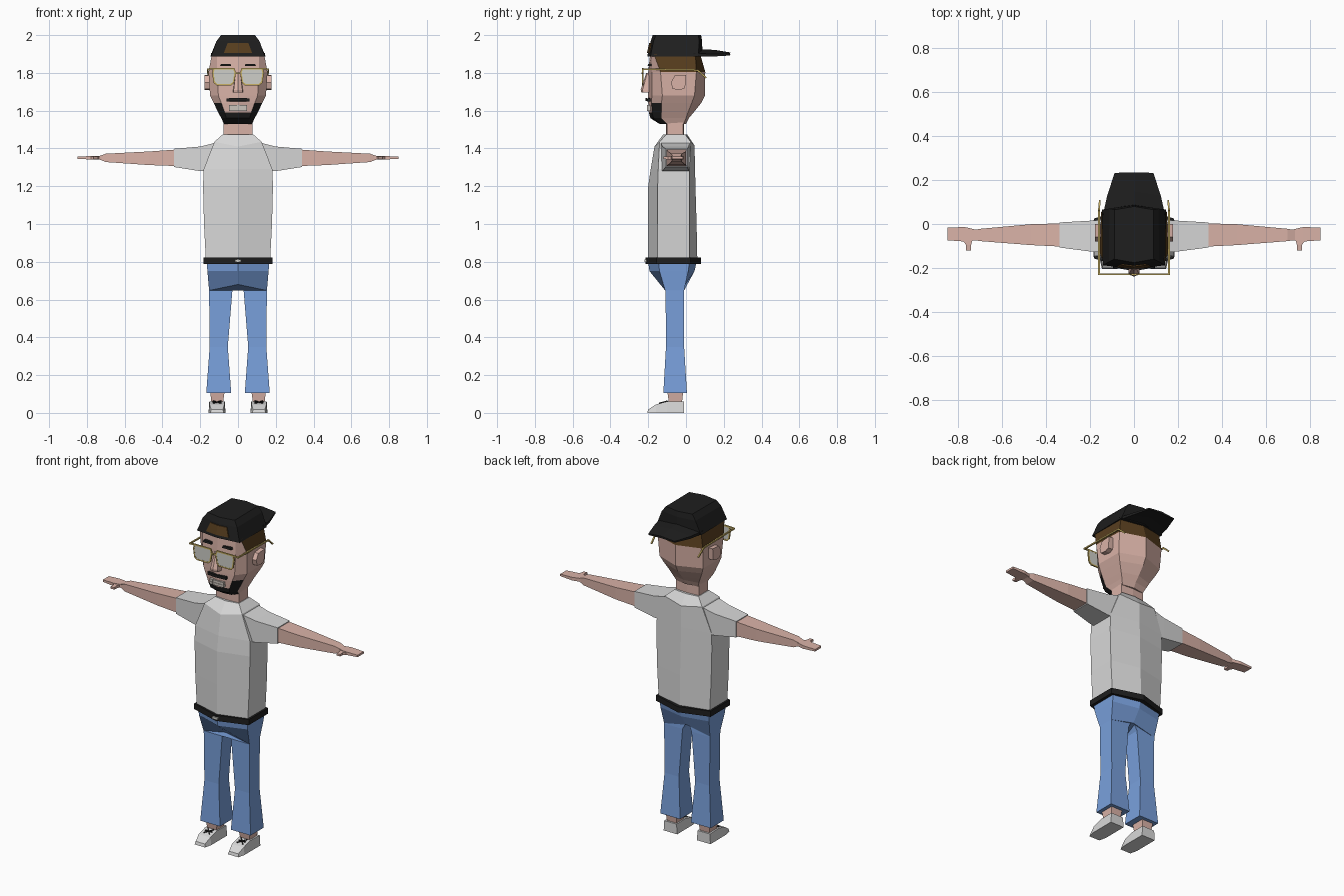
import bpy, bmesh
from mathutils import Vector


def material(name, rgb):
    m = bpy.data.materials.new(name)
    m.diffuse_color = (*rgb, 1)
    return m


SKIN = material("skin", (0.70, 0.45, 0.39))
SHIRT = material("light_grey_cloth", (0.69, 0.69, 0.69))
DENIM = material("blue_denim", (0.19, 0.35, 0.71))
BLACK = material("black", (0.013, 0.013, 0.013))
HAIR = material("brown_hair", (0.095, 0.047, 0.013))
GOLD = material("gold", (0.60, 0.45, 0.13))
LENS = material("lens_grey", (0.62, 0.62, 0.58))
TEETH = material("teeth", (0.60, 0.55, 0.50))


def finish(name, bm, mats, rule=None):
    bmesh.ops.recalc_face_normals(bm, faces=bm.faces)
    if rule:
        for f in bm.faces:
            f.material_index = rule(f.calc_center_median())
    me = bpy.data.meshes.new(name)
    bm.to_mesh(me)
    bm.free()
    for m in mats:
        me.materials.append(m)
    ob = bpy.data.objects.new(name, me)
    bpy.context.collection.objects.link(ob)
    return ob


def add_loft(bm, rings):
    loops = [[bm.verts.new(p) for p in r] for r in rings]
    n = len(loops[0])
    for a, b in zip(loops, loops[1:]):
        for i in range(n):
            j = (i + 1) % n
            bm.faces.new((a[i], a[j], b[j], b[i]))
    bm.faces.new(loops[0])
    bm.faces.new(loops[-1])


def flip(rings):
    return [[(-x, y, z) for x, y, z in r] for r in rings]


def body(name, halves, *mats, rule=None):
    """Loft of symmetric rings; each half ring starts and ends on x = 0."""
    rings = [h + [(-x, y, z) for x, y, z in reversed(h[1:-1])] for h in halves]
    bm = bmesh.new()
    add_loft(bm, rings)
    return finish(name, bm, mats, rule)


def pair(name, rings, mat):
    """The same loft on the left and the right."""
    bm = bmesh.new()
    add_loft(bm, rings)
    add_loft(bm, flip(rings))
    return finish(name, bm, [mat])


def level(z, *xy):
    return [(x, y, z) for x, y in xy]


def rect_x(x, y0, y1, z0, z1):
    return [(x, y0, z0), (x, y1, z0), (x, y1, z1), (x, y0, z1)]


def rect_y(y, x0, x1, z0, z1):
    return [(x0, y, z0), (x1, y, z0), (x1, y, z1), (x0, y, z1)]


def rect_z(z, x0, x1, y0, y1):
    return [(x0, y0, z), (x1, y0, z), (x1, y1, z), (x0, y1, z)]


def block(name, x0, x1, y0, y1, z0, z1, mat):
    bm = bmesh.new()
    add_loft(bm, [rect_z(z0, x0, x1, y0, y1), rect_z(z1, x0, x1, y0, y1)])
    return finish(name, bm, [mat])


def rods(name, paths, r, mat):
    """Square rods along each path, on both sides."""
    bm = bmesh.new()
    for path in paths:
        for a, b in zip(path, path[1:]):
            a, b = Vector(a), Vector(b)
            q = (b - a).to_track_quat('Z', 'Y')
            d = (b - a).normalized() * r * 0.7
            corners = [q @ Vector(c) for c in ((r, r, 0), (-r, r, 0), (-r, -r, 0), (r, -r, 0))]
            ring = [[tuple(e + c) for c in corners] for e in (a - d, b + d)]
            add_loft(bm, ring)
            add_loft(bm, flip(ring))
    return finish(name, bm, [mat])


# Shirt
body("shirt", [
    level(0.81, (0, -.2), (.17, -.15), (.17, .018), (0, .06)),
    level(1.0, (0, -.2), (.18, -.15), (.18, .018), (0, .056)),
    level(1.2, (0, -.2), (.185, -.15), (.185, .018), (0, .05)),
    level(1.29, (0, -.187), (.182, -.147), (.182, .018), (0, .048)),
    [(0, -.167, 1.41), (.125, -.14, 1.435), (.125, .025, 1.435), (0, .045, 1.415)],
    level(1.475, (0, -.12), (.08, -.105), (.08, -.005), (0, .005))], SHIRT)
pair("sleeve", [rect_x(.10, -.135, .02, 1.28, 1.435), rect_x(.2, -.125, .015, 1.28, 1.41),
                rect_x(.34, -.107, .007, 1.302, 1.398)], SHIRT)

# Arms, hands and thumbs
pair("arm", [rect_x(.33, -.103, .003, 1.307, 1.394), rect_x(.47, -.096, -.001, 1.312, 1.384),
             rect_x(.70, -.078, -.022, 1.328, 1.372), rect_x(.735, -.072, -.028, 1.342, 1.36)], SKIN)
pair("hand", [rect_x(.72, -.074, -.026, 1.341, 1.361), rect_x(.77, -.08, -.014, 1.341, 1.36),
              rect_x(.85, -.074, -.016, 1.345, 1.357)], SKIN)
pair("thumb", [rect_y(-.07, .735, .785, 1.342, 1.358),
               rect_y(-.095, .742, .765, 1.342, 1.358),
               rect_y(-.12, .742, .765, 1.344, 1.356)], SKIN)

# Belt and buckle
BELT = ((0, -.215), (.182, -.157), (.182, .025), (0, .08))
body("belt", [level(.788, *BELT), level(.822, *BELT)], BLACK)
block("buckle", -.017, .017, -.221, -.2, .798, .812, LENS)

# Jeans
body("hips", [
    level(.795, (0, -.2), (.165, -.145), (.165, .018), (0, .055)),
    level(.75, (0, -.193), (.162, -.14), (.162, .012), (0, .045)),
    [(0, -.115, .68), (.153, -.11, .648), (.153, -.01, .648), (0, -.005, .68)]], DENIM)
pair("leg", [rect_z(.68, .012, .152, -.108, -.012), rect_z(.645, .03, .153, -.108, -.01),
             rect_z(.35, .054, .15, -.106, -.01), rect_z(.105, .036, .168, -.12, .005)], DENIM)

# Ankles, shoes and laces
pair("ankle", [rect_z(.05, .08, .14, -.09, -.022), rect_z(.12, .07, .148, -.1, -.014)], SKIN)
pair("shoe", [
    [(.066, -.01, 0), (.156, -.01, 0), (.152, -.01, .06), (.07, -.01, .06)],
    [(.066, -.1, 0), (.156, -.1, 0), (.15, -.1, .061), (.072, -.1, .061)],
    [(.066, -.16, 0), (.156, -.16, 0), (.15, -.16, .044), (.072, -.16, .044)],
    [(.076, -.205, 0), (.146, -.205, 0), (.142, -.2, .018), (.08, -.2, .018)]], SHIRT)
rods("lace", [[(.092, -.14, .051), (.13, -.1, .062)], [(.13, -.14, .051), (.092, -.1, .062)],
              [(.09, -.12, .057), (.132, -.12, .057)]], .003, BLACK)

# Neck
body("neck", [level(1.45, (0, -.105), (.076, -.1), (.076, -.015), (0, -.01)),
              level(1.56, (0, -.105), (.076, -.1), (.076, -.015), (0, -.01))], SKIN)


# Head: hair on the upper sides and back, beard along the jaw
def head_colour(c):
    if c.z > 1.8 and c.y > -.13:
        return 1
    if c.y < -.1 and (c.z < 1.585 or (c.z < 1.65 and abs(c.x) > .07)):
        return 2
    return 0


body("head", [
    level(1.53, (0, -.14), (.05, -.135), (.075, -.1), (.072, -.012), (0, 0)),
    level(1.56, (0, -.188), (.062, -.172), (.088, -.13), (.086, 0), (0, .015)),
    level(1.59, (0, -.197), (.07, -.18), (.105, -.13), (.1, .01), (0, .04)),
    level(1.64, (0, -.2), (.088, -.182), (.128, -.13), (.127, .03), (0, .08)),
    level(1.68, (0, -.2), (.104, -.181), (.148, -.125), (.145, .045), (0, .1)),
    level(1.805, (0, -.2), (.11, -.18), (.156, -.135), (.15, .055), (0, .102)),
    level(1.9, (0, -.19), (.11, -.18), (.138, -.17), (.135, .05), (0, .075))],
    SKIN, HAIR, BLACK, rule=head_colour)

# Ears and nose
EAR = ((-.08, 1.75), (-.06, 1.785), (.0, 1.79), (-.005, 1.72), (-.03, 1.71), (-.07, 1.715))
pair("ear", [[(x, y, z) for y, z in EAR] for x in (.14, .178)], SKIN)
body("nose", [level(1.695, (0, -.236), (.024, -.228), (.026, -.185), (0, -.185)),
              level(1.71, (0, -.24), (.023, -.23), (.026, -.185), (0, -.185)),
              level(1.80, (0, -.21), (.012, -.205), (.015, -.185), (0, -.185))], SKIN)

# Moustache, teeth and eyebrows
body("moustache", [[(0, -.214, z), (.062, -.204, z - .003), (.062, -.18, z - .003), (0, -.18, z)]
                   for z in (1.652, 1.668)], BLACK)
for row, z in enumerate((1.599, 1.615)):
    for i in range(4):
        x = -.047 + i * .0238
        block(f"tooth_{row}_{i}", x, x + .0226, -.206, -.175, z, z + .0145, TEETH)
pair("eyebrow", [rect_z(1.836, .035, .095, -.203, -.175), rect_z(1.848, .04, .09, -.201, -.175)], BLACK)

# Glasses
RIM = ((.022, 1.822), (.015, 1.80), (.024, 1.75), (.038, 1.738),
       (.112, 1.738), (.126, 1.75), (.133, 1.80), (.128, 1.822))
pair("lens", [[(x, y, z) for x, z in RIM] for y in (-.232, -.226)], LENS)
rim = [(x, -.229, z) for x, z in RIM]
rods("glasses_frame", [rim + rim[:1],
                       [(0, -.231, 1.798), (.016, -.229, 1.80)],
                       [(.128, -.229, 1.822), (.16, -.229, 1.82), (.16, .06, 1.815), (.156, .105, 1.775)]],
     .004, GOLD)

# Backwards cap with strap opening and brim
body("cap", [
    level(1.888, (0, -.205), (.142, -.188), (.146, .065), (0, .088)),
    level(1.968, (0, -.187), (.114, -.172), (.112, .07), (0, .085)),
    level(2.0, (0, -.176), (.09, -.16), (.088, .065), (0, .08))], BLACK)
body("cap_opening", [
    level(1.905, (0, -.207), (.075, -.198), (.075, -.17), (0, -.17)),
    level(1.958, (0, -.195), (.055, -.187), (.055, -.165), (0, -.165))], HAIR)
body("brim", [
    [(0, .06, 1.925), (.142, .04, 1.905), (.142, .04, 1.888), (0, .06, 1.89)],
    [(0, .15, 1.922), (.122, .13, 1.9), (.122, .13, 1.886), (0, .15, 1.905)],
    [(0, .235, 1.908), (.088, .233, 1.9), (.088, .233, 1.892), (0, .235, 1.896)]], BLACK)
